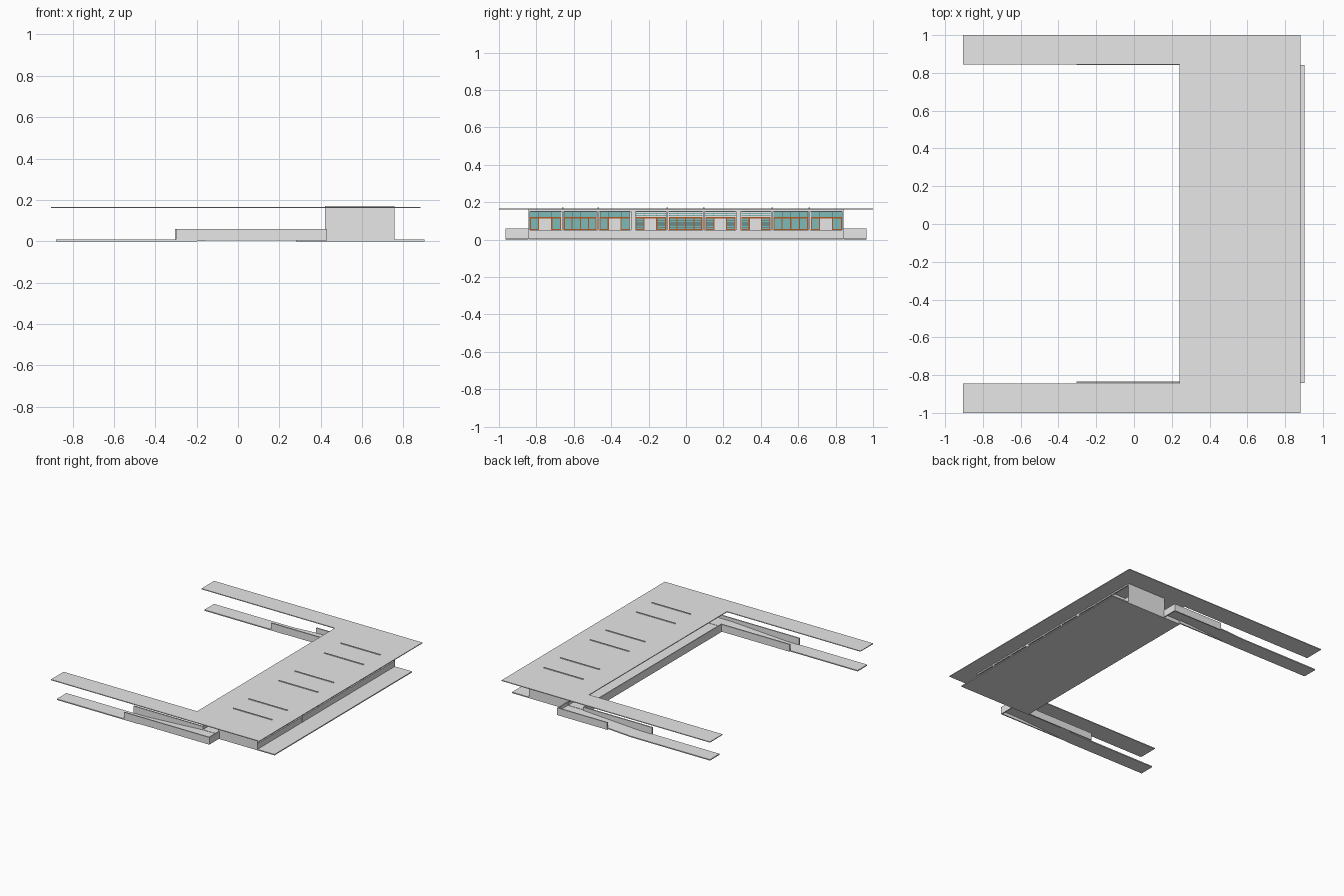
import bpy, bmesh

cube = bpy.data.objects.get("Cube")
if cube:
    bpy.data.objects.remove(cube, do_unlink=True)


def material(name, rgb):
    m = bpy.data.materials.new(name)
    m.use_nodes = True
    m.diffuse_color = (*rgb, 1)
    m.node_tree.nodes["Principled BSDF"].inputs["Base Color"].default_value = (*rgb, 1)
    return m


CONCRETE = material("pale grey concrete", (0.8, 0.8, 0.8))
GLASS = material("teal glass", (0.2, 0.5, 0.48))
TIMBER = material("brown timber", (0.42, 0.1, 0.02))
METAL = material("dark grey metal", (0.1, 0.12, 0.12))


def finish(name, bm, mat):
    bmesh.ops.recalc_face_normals(bm, faces=bm.faces)
    mesh = bpy.data.meshes.new(name)
    bm.to_mesh(mesh)
    bm.free()
    mesh.materials.append(mat)
    obj = bpy.data.objects.new(name, mesh)
    bpy.context.collection.objects.link(obj)
    return obj


def boxes(name, mat, spans):
    """One object of boxes, each given as ((x0, x1), (y0, y1), (z0, z1))."""
    bm = bmesh.new()
    for span in spans:
        made = bmesh.ops.create_cube(bm, size=1)["verts"]
        for v in made:
            v.co = [sum(s) / 2 + c * abs(s[1] - s[0]) for s, c in zip(span, v.co)]
    return finish(name, bm, mat)


def prism(name, mat, outline, offset):
    """Extrude a closed 3D outline along an offset."""
    bm = bmesh.new()
    face = bm.faces.new([bm.verts.new(p) for p in outline])
    moved = bmesh.ops.extrude_face_region(bm, geom=[face])["geom"]
    bmesh.ops.translate(bm, vec=offset,
                        verts=[v for v in moved if isinstance(v, bmesh.types.BMVert)])
    return finish(name, bm, mat)


END = 0.842            # half length of the classroom block
BACK, FACE = 0.42, 0.757
SILL, TRANSOM, HEAD, ROOF = 0.052, 0.117, 0.15, 0.16

# U-shaped roof with two long canopies
half = [(-0.905, 1.0), (-0.905, 0.845), (0.24, 0.845)]
outline = [(0.882, 1.0)] + half + [(x, -y) for x, y in reversed(half)] + [(0.882, -1.0)]
prism("roof", CONCRETE, [(x, y, ROOF) for x, y in outline], (0, 0, 0.006))

# Ground slab and raised gallery on the courtyard side
boxes("ground_slab", CONCRETE, [((0.28, 0.903), (-END, END), (0, 0.008))])
boxes("gallery_floor", CONCRETE, [((0.285, BACK), (-END, END), (0.008, 0.035))])
boxes("gallery_parapet", CONCRETE, [((0.28, 0.288), (-END, END), (0.004, 0.06))])

# Paths ramping up to the gallery, with low side walls
path = [(-0.88, 0), (-0.2, 0), (0.28, 0.027), (0.425, 0.027),
        (0.425, 0.035), (0.28, 0.035), (-0.2, 0.008), (-0.88, 0.008)]
for side, s, inner, outer_start in (("right", -1, 0.833, -0.3), ("left", 1, 0.842, 0.0)):
    prism(side + "_ramp_path", CONCRETE, [(x, s * 0.846, z) for x, z in path],
          (0, s * 0.118, 0))
    boxes(side + "_ramp_walls", CONCRETE, [
        ((-0.305, 0.285), (s * inner, s * (inner + 0.01)), (0.004, 0.06)),
        ((outer_start, 0.43), (s * 0.957, s * 0.966), (0.004, 0.06)),
        ((0.422, 0.43), (s * 0.843, s * 0.957), (0.004, 0.06))])

# Cross walls; six of them rise through the roof as thin fins
fins = [-0.66, -0.47, -0.1, 0.095, 0.46, 0.66]
low = [-0.283, 0.28]
boxes("cross_walls", CONCRETE,
      [((BACK, FACE - 0.001), (y - 0.004, y + 0.004), (0.008, 0.171)) for y in fins] +
      [((BACK, FACE + 0.001), (y - 0.012, y + 0.012), (0.008, ROOF)) for y in low])
boxes("end_walls", CONCRETE,
      [((BACK, FACE), (s * (END - 0.008), s * END), (0.004, ROOF)) for s in (-1, 1)])
boxes("classroom_floor", CONCRETE, [((BACK, FACE - 0.01), (1 - END - 1, END), (0.008, 0.035))])

# Open front with a low sill wall and roof beam; bands around the rear windows
boxes("wall_bands", CONCRETE,
      [((x, x + 0.01), (-END, END), z) for x in (BACK, FACE - 0.01)
       for z in ((0.008, SILL), (HEAD, ROOF))])

# Window wall at the rear of the rooms: glazing, timber frames, doors and louvres
edges = sorted([-END, END] + fins + low)
kinds = ["door", "glazed", "door", "louvre_door", "louvre", "louvre_door",
         "louvre_door", "glazed", "door"]
glass, timber, doors, metal, grilles = [], [], [], [], []
PANE = (BACK + 0.003, BACK + 0.007)
TRIM = (BACK + 0.001, BACK + 0.009)
LEAF = (BACK, BACK + 0.01)
bar = 0.0028

for kind, a, b in zip(kinds, edges, edges[1:]):
    a += 0.014 if a in low else 0.008
    b -= 0.014 if b in low else 0.008
    w = b - a
    splits = [0.28, 0.7] if "door" in kind else [0.25, 0.5, 0.75]
    cuts = [a + bar] + [a + w * s for s in splits] + [b - bar]
    glass.append((PANE, (a, b), (SILL, HEAD)))
    # Outer rim, mullions and transom
    timber += [(TRIM, (a, b), (z - bar, z + bar)) for z in (SILL + bar, TRANSOM)]
    metal.append((TRIM, (a, b), (HEAD - 0.003, HEAD)))
    metal += [(TRIM, (y - 0.001, y + 0.001), (TRANSOM + bar, HEAD - 0.003)) for y in cuts]
    timber += [(TRIM, (y - bar, y + bar), (SILL + 2 * bar, TRANSOM - bar)) for y in cuts]
    if "louvre" in kind:
        # Pale grille above, dark slats below
        grilles += [(LEAF, (a, b), (z, z + 0.006)) for z in (0.121, 0.131, 0.141)]
        metal += [(PANE[:1] + (TRIM[1] - 0.001,), (a, b), (z, z + 0.003))
                  for z in (SILL + 0.01 * i for i in range(1, 6))]
    if "door" in kind:
        doors.append((LEAF, (cuts[1] + bar, cuts[2] - bar), (SILL, TRANSOM - bar)))

boxes("window_glass", GLASS, glass)
boxes("window_timber_frames", TIMBER, timber)
boxes("window_metal_bars", METAL, metal)
boxes("door_leaves", CONCRETE, doors)
boxes("ventilation_grilles", CONCRETE, grilles)
boxes("window_posts", CONCRETE,
      [(LEAF, (y - 0.016, y + 0.016), (SILL, HEAD)) for y in low] +
      [(LEAF, (y - 0.008, y + 0.008), (SILL, HEAD)) for y in fins])
